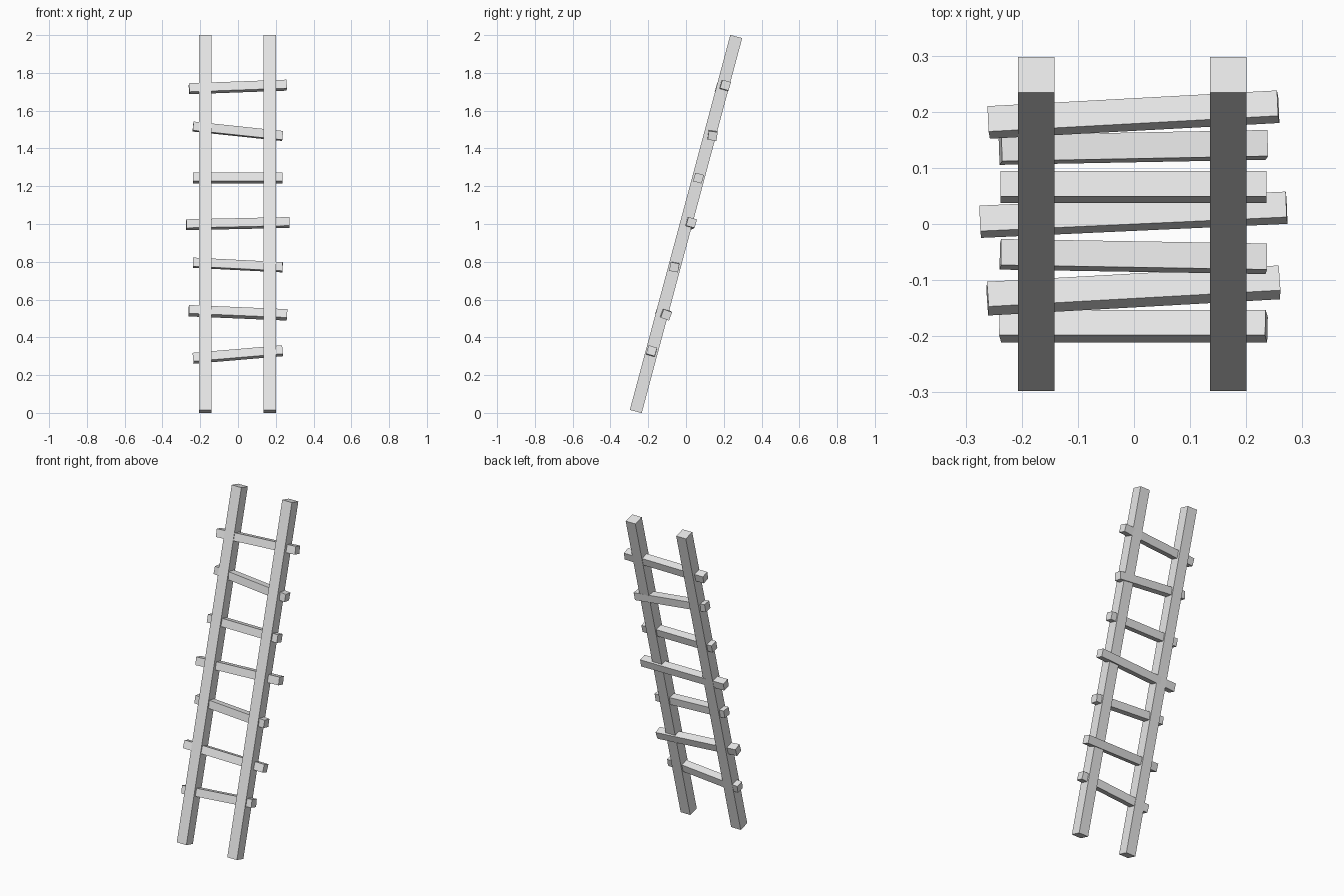
import bpy
from math import radians, sin, cos
from mathutils import Vector, Matrix

cube = bpy.data.objects.get("Cube")
if cube:
    bpy.data.objects.remove(cube, do_unlink=True)

grey = bpy.data.materials.new("plain_grey")
grey.use_nodes = True
grey.diffuse_color = (0.8, 0.8, 0.8, 1)
grey.node_tree.nodes["Principled BSDF"].inputs["Base Color"].default_value = (0.8, 0.8, 0.8, 1)

LEAN = 15


def beam(name, start, end, side, thickness):
    """Square beam between two points; side is the direction of one cross axis."""
    start, end = Vector(start), Vector(end)
    axis = (end - start).normalized()
    u = (Vector(side) - axis * axis.dot(Vector(side))).normalized()
    v = axis.cross(u)
    bpy.ops.mesh.primitive_cube_add(size=1)
    obj = bpy.context.object
    obj.name = name
    obj.data.name = name
    scale = Matrix.Diagonal((thickness, thickness, (end - start).length, 1))
    turn = Matrix((u, v, axis)).transposed().to_4x4()
    obj.data.transform(Matrix.Translation((start + end) / 2) @ turn @ scale)
    obj.data.materials.append(grey)


# Leaning side rails
half = 1.0275
dy, dz = half * sin(radians(LEAN)), half * cos(radians(LEAN))
for name, x in (("right_rail", -0.174), ("left_rail", 0.168)):
    beam(name, (x, -dy, 1 - dz), (x, dy, 1 + dz), (1, 0, 0), 0.065)

# Crooked rungs, bottom to top: half length, y and z at each end, roll
rungs = [
    (0.237, -0.182, 0.289, -0.182, 0.329, 16),
    (0.260, -0.133, 0.541, -0.104, 0.519, 20),
    (0.237, -0.054, 0.795, -0.062, 0.771, 10),
    (0.273, 0.004, 0.996, 0.029, 1.008, 15),
    (0.237, 0.066, 1.243, 0.066, 1.243, 15),
    (0.237, 0.132, 1.516, 0.141, 1.466, 8),
    (0.258, 0.181, 1.716, 0.209, 1.735, 16),
]
for i, (h, y0, z0, y1, z1, roll) in enumerate(rungs, 1):
    r = radians(roll)
    beam(f"rung_{i}", (-h - 0.001, y0, z0), (h - 0.001, y1, z1), (0, sin(r), cos(r)), 0.047)
